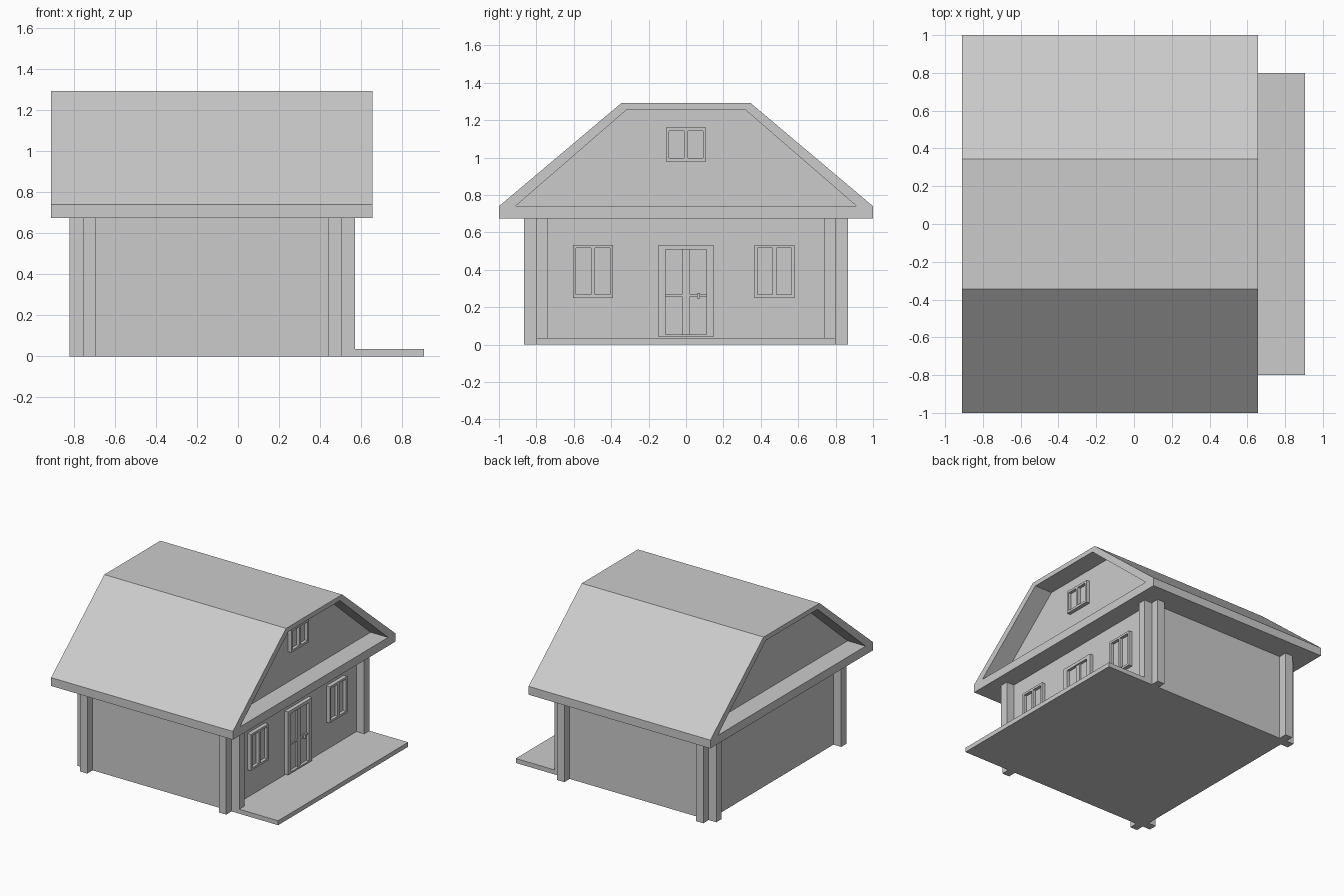
import bpy, bmesh
from mathutils import Vector

cube = bpy.data.objects.get("Cube")
if cube:
    bpy.data.objects.remove(cube, do_unlink=True)

GREY = (0.6, 0.6, 0.6, 1.0)
mat = bpy.data.materials.new("plain grey")
mat.use_nodes = True
mat.diffuse_color = GREY
mat.node_tree.nodes["Principled BSDF"].inputs["Base Color"].default_value = GREY

# Shared wall planes and heights
BACK, FRONT, SIDE = -0.755, 0.505, 0.80
STUB, THICK = 0.066, 0.063
DECK, EAVE = 0.035, 0.675


def make(name, bm):
    bmesh.ops.recalc_face_normals(bm, faces=bm.faces)
    mesh = bpy.data.meshes.new(name)
    bm.to_mesh(mesh)
    bm.free()
    mesh.materials.append(mat)
    obj = bpy.data.objects.new(name, mesh)
    bpy.context.collection.objects.link(obj)
    return obj


def add_box(bm, x0, x1, y0, y1, z0, z1):
    lo, hi = Vector((x0, y0, z0)), Vector((x1, y1, z1))
    for v in bmesh.ops.create_cube(bm, size=1)["verts"]:
        v.co = (lo + hi) / 2 + v.co * (hi - lo)


def boxes(name, *extents):
    bm = bmesh.new()
    for e in extents:
        add_box(bm, *e)
    return make(name, bm)


def prism(name, profile, x0, x1):
    """Extrude a (y, z) profile along x."""
    bm = bmesh.new()
    face = bm.faces.new([bm.verts.new((x0, y, z)) for y, z in profile])
    out = bmesh.ops.extrude_face_region(bm, geom=[face])["geom"]
    bmesh.ops.translate(bm, vec=(x1 - x0, 0, 0),
                        verts=[v for v in out if isinstance(v, bmesh.types.BMVert)])
    return make(name, bm)


# Body and porch
boxes("house_walls", (BACK, FRONT, -SIDE, SIDE, 0, EAVE))
boxes("porch_deck", (FRONT, 0.906, -SIDE, SIDE, 0, DECK))

# Crossed wall ends at every corner
for side, s in (("right", -1), ("left", 1)):
    ya, yb = sorted((s * SIDE, s * (SIDE - THICK)))
    yc, yd = sorted((s * SIDE, s * (SIDE + STUB)))
    boxes("back_corner_" + side,
          (BACK - STUB, BACK, ya, yb, 0, EAVE),
          (BACK, BACK + THICK, yc, yd, 0, EAVE))
    boxes("porch_corner_" + side,
          (FRONT, FRONT + STUB, ya, yb, DECK, EAVE),
          (FRONT - THICK, FRONT, yc, yd, 0, EAVE))

# Roof with a recessed gable at each end
R0, R1 = -0.91, 0.656
roof = prism("roof", [(-1, EAVE), (1, EAVE), (1, 0.74), (0.345, 1.292),
                      (-0.345, 1.292), (-1, 0.74)], R0, R1)
gable = [(-0.91, 0.742), (0.91, 0.742), (0.318, 1.255), (-0.318, 1.255)]
for x0, x1 in ((R0 - 0.1, BACK), (FRONT, R1 + 0.1)):
    cutter = prism("gable_cutter", gable, x0, x1)
    cutter.hide_render = True
    mod = roof.modifiers.new("recess", "BOOLEAN")
    mod.operation, mod.solver, mod.object = "DIFFERENCE", "EXACT", cutter
    bpy.context.view_layer.objects.active = roof
    bpy.ops.object.modifier_apply(modifier=mod.name)
    bpy.data.objects.remove(cutter, do_unlink=True)


def window(name, yc, z0, z1, half=0.108, bar=0.017):
    """Two-pane window: rails, stiles, centre bar and sunken panes."""
    x, deep = FRONT, FRONT + 0.03
    a, b = z0 + bar, z1 - bar
    boxes(name,
          (x, deep, yc - half, yc + half, z0, a),
          (x, deep, yc - half, yc + half, b, z1),
          (x, deep, yc - half, yc - half + bar, a, b),
          (x, deep, yc + half - bar, yc + half, a, b),
          (x, deep, yc - 0.01, yc + 0.01, a, b),
          (x, x + 0.006, yc - half + bar, yc - 0.01, a, b),
          (x, x + 0.006, yc + 0.01, yc + half - bar, a, b))


window("window_right", -0.497, 0.25, 0.533)
window("window_left", 0.473, 0.25, 0.533)
window("gable_window", 0, 0.98, 1.16)

# Door: surround, cross bars and sunken panels
W, J, Z0, Z1 = 0.147, 0.037, 0.042, 0.533
X, F = FRONT, FRONT + 0.03
boxes("door_frame",
      (X, F, -W, W, Z1 - 0.025, Z1),
      (X, F, -W, W, Z0, Z0 + 0.012),
      (X, F, -W, -W + J, Z0 + 0.012, Z1 - 0.025),
      (X, F, W - J, W, Z0 + 0.012, Z1 - 0.025))
inner = W - J
boxes("door_panels", (X, X + 0.008, -inner, inner, Z0 + 0.012, Z1 - 0.025))
boxes("door_bars",
      (X + 0.008, X + 0.02, -0.02, 0.02, Z0 + 0.012, Z1 - 0.025),
      (X + 0.008, X + 0.02, -inner, -0.02, 0.256, 0.27),
      (X + 0.008, X + 0.02, 0.02, inner, 0.256, 0.27))
boxes("door_handle", (X + 0.008, X + 0.035, 0.059, 0.075, 0.246, 0.275))
